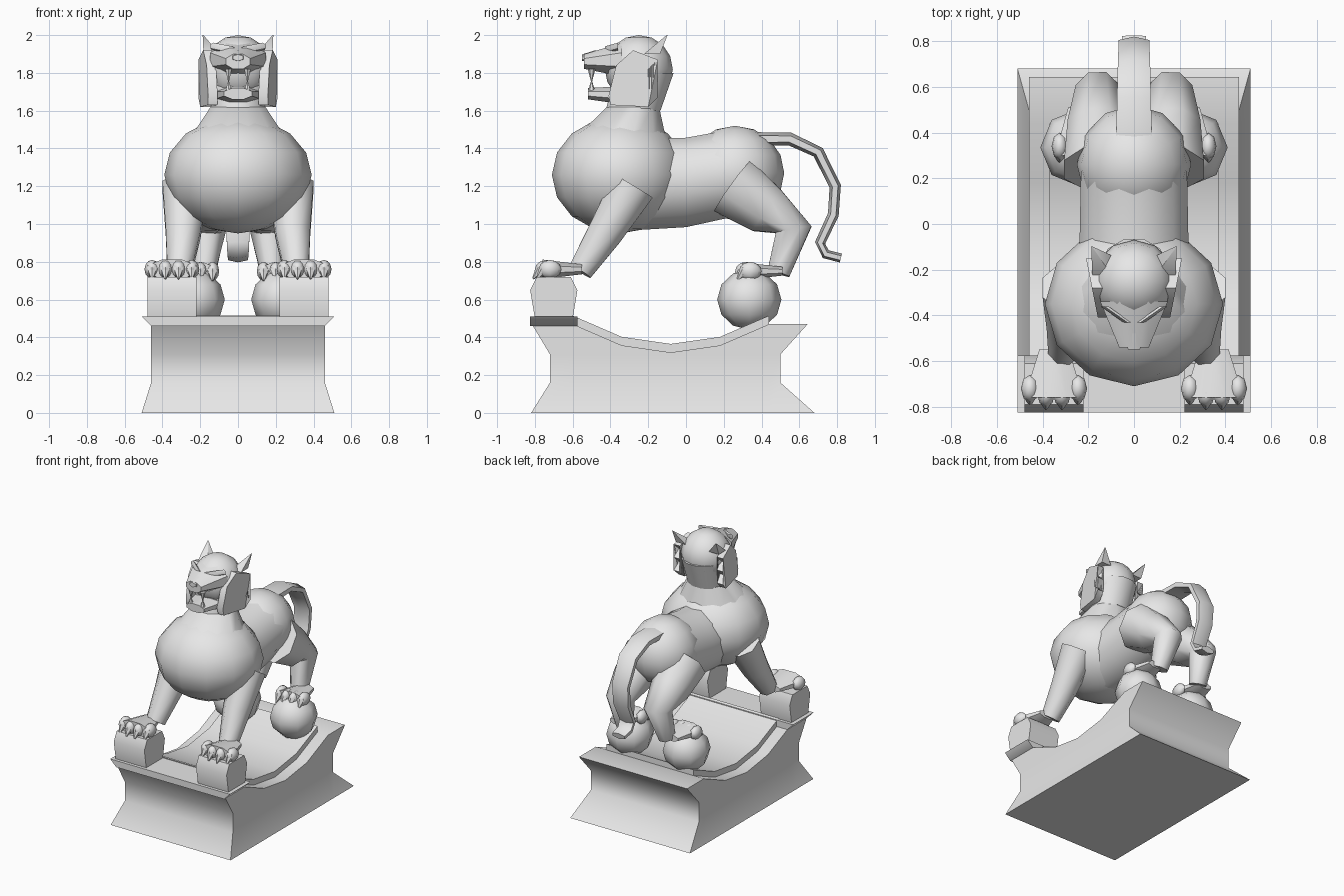
import bpy, bmesh, math
from mathutils import Matrix, Vector

cube = bpy.data.objects.get("Cube")
if cube:
    bpy.data.objects.remove(cube, do_unlink=True)

stone = bpy.data.materials.new("grey_stone")
stone.use_nodes = True
stone.diffuse_color = (0.8, 0.8, 0.8, 1)
stone.node_tree.nodes["Principled BSDF"].inputs["Base Color"].default_value = stone.diffuse_color

RIGHTWARD, BACKWARD, UPWARD = Vector((1, 0, 0)), Vector((0, 1, 0)), Vector((0, 0, 1))


def finish(name, bm):
    """Turn a bmesh into a stone object, smooth except at hard corners."""
    bmesh.ops.recalc_face_normals(bm, faces=bm.faces)
    mesh = bpy.data.meshes.new(name)
    bm.to_mesh(mesh)
    bm.free()
    mesh.materials.append(stone)
    part = bpy.data.objects.new(name, mesh)
    bpy.context.collection.objects.link(part)
    bpy.ops.object.select_all(action="DESELECT")
    part.select_set(True)
    bpy.context.view_layer.objects.active = part
    bpy.ops.object.shade_smooth_by_angle(angle=math.radians(50))


def skin(name, rings):
    """Bridge closed rings of points and close both ends with quad strips."""
    bm = bmesh.new()
    loops = [[bm.verts.new(point) for point in ring] for ring in rings]
    count = len(loops[0])
    for near, far in zip(loops, loops[1:]):
        for i in range(count):
            j = (i + 1) % count
            bm.faces.new((near[i], near[j], far[j], far[i]))
    for cap in (loops[0], loops[-1]):
        for i in range(count // 2 - 1):
            bm.faces.new((cap[i], cap[i + 1], cap[count - 2 - i], cap[count - 1 - i]))
    finish(name, bm)


def limb(name, path, start, end, flat=1, corners=8, axis=None):
    """Tube along a path, tapering evenly from one radius to another."""
    path = [Vector(point) for point in path]
    last = len(path) - 1
    rings = []
    for k, centre in enumerate(path):
        radius = start + (end - start) * k / last
        along = axis or (path[min(k + 1, last)] - path[max(k - 1, 0)]).normalized()
        across = (RIGHTWARD - along * along.x).normalized()
        depth = along.cross(across) * flat
        turns = [math.tau * (i + 0.5) / corners for i in range(corners)]
        rings.append([centre + (across * math.cos(turn) + depth * math.sin(turn)) * radius
                      for turn in turns])
    skin(name, rings)


def ellipsoid(name, centre, radii, segments=12, rings=8):
    bm = bmesh.new()
    bmesh.ops.create_uvsphere(bm, u_segments=segments, v_segments=rings, radius=1,
                              matrix=Matrix.LocRotScale(Vector(centre), None, Vector(radii)))
    finish(name, bm)


def rectangle(centre_x, centre_y, half_width, half_depth, height):
    """Level rectangular ring for pedestal and block sections."""
    left, right = centre_x - half_width, centre_x + half_width
    front, back = centre_y - half_depth, centre_y + half_depth
    return [(right, front, height), (right, back, height),
            (left, back, height), (left, front, height)]


def sag(y):
    """Height of the pedestal's hollow top."""
    return min(0.47, 0.32 + 0.15 * ((y + 0.08) / 0.52) ** 2)


# Waisted pedestal with a sagging top, a front ledge and a curved slab
hollow = [-0.6 + 0.26 * i for i in range(5)]
rings = []
for height, half_width, flare in ((0, 0.51, 1), (0.16, 0.46, 0), (0.31, 0.46, 0), (None, 0.46, 0.8)):
    lengths = [-0.72 - flare * 0.12, *hollow, 0.5 + flare * 0.18]
    lengths[0] = max(lengths[0], -0.82)
    levels = [sag(y) if height is None else height for y in lengths]
    edge = list(zip(lengths, levels))
    rings.append([(half_width, *point) for point in edge]
                 + [(-half_width, *point) for point in reversed(edge)])
skin("pedestal", rings)
skin("front_ledge", [rectangle(0, -0.7, half_width, 0.125, height)
                     for height, half_width in ((0.46, 0.46), (0.51, 0.51))])
skin("curved_slab", [[(side * 0.37, y, sag(y) + rise)
                      for side, rise in ((1, 0), (1, 0.045), (-1, 0.045), (-1, 0))]
                     for y in hollow])

# Torso with a deep chest, narrow waist and round rump
ellipsoid("chest", (0, -0.35, 1.26), (0.39, 0.36, 0.31))
limb("waist", [(0, -0.25, 1.21), (0, 0, 1.22), (0, 0.25, 1.27)], 0.25, 0.24, 1, 12, BACKWARD)
ellipsoid("rump", (0, 0.26, 1.27), (0.25, 0.26, 0.25))

# Neck and head with an open mouth
limb("neck_base", [(0, -0.37, 1.4), (0, -0.28, 1.62)], 0.3, 0.15, 0.95, 12, UPWARD)
limb("nape", [(0, -0.28, 1.6), (0, -0.22, 1.8)], 0.15, 0.16, 1, 12, UPWARD)
ellipsoid("skull", (0, -0.25, 1.82), (0.18, 0.18, 0.18))
limb("muzzle", [(0, -0.34, 1.87), (0, -0.54, 1.86)], 0.16, 0.07, 0.6, axis=BACKWARD)
limb("nose", [(0, -0.48, 1.89), (0, -0.55, 1.88)], 0.05, 0.03, 0.6, 6, BACKWARD)
limb("lower_jaw", [(0, -0.3, 1.68), (0, -0.52, 1.69)], 0.14, 0.08, 0.4, axis=BACKWARD)


def paw(name, side, x, y, z, scale):
    """Spreading wedge with four knuckled toes and hooked claws."""
    limb(name, [(side * x, y + 0.13, z), (side * x, y - 0.08, z)],
         0.07 * scale, 0.14 * scale, 0.4, axis=BACKWARD)
    for i in range(4):
        spread = i - 1.5
        toe_x = side * (x + spread * 0.07 * scale)
        toe_y = y - 0.07 + abs(spread) * 0.02
        ellipsoid(f"{name}_toe_{i}", (toe_x, toe_y, z), (0.04 * scale, 0.06, 0.05), 8, 6)
        limb(f"{name}_claw_{i}", [(toe_x, toe_y - 0.03, z), (toe_x, toe_y - 0.07, z - 0.05)],
             0.03, 0.005, corners=6)


for label, side in (("left", 1), ("right", -1)):
    # Ears, brows and fangs
    limb(f"{label}_ear", [(side * 0.14, -0.18, 1.9), (side * 0.185, -0.1, 2)],
         0.06, 0.003, corners=4, axis=UPWARD)
    limb(f"{label}_brow", [(side * 0.03, -0.43, 1.92), (side * 0.13, -0.36, 1.94)],
         0.02, 0.02, corners=6, axis=BACKWARD)
    for row, root, tip in (("upper", 1.82, 1.75), ("lower", 1.7, 1.76)):
        limb(f"{label}_{row}_fang", [(side * 0.05, -0.5, root), (side * 0.05, -0.5, tip)],
             0.02, 0.002, corners=6)

    # Cheek mane with a ragged back edge, flaring out behind the face
    ragged = [(-0.2 + 0.05 * (i % 2), 1.62 + 0.05 * i) for i in range(6)]
    outline = [(-0.41, 1.68), (-0.4, 1.63), *ragged, (-0.28, 1.92), (-0.37, 1.84)]
    skin(f"{label}_cheek_mane", [[(side * (outer + 0.2 * y), y, z) for y, z in outline]
                                 for outer in (0.19, 0.24)])

    # Front leg standing on a squared block
    limb(f"{label}_front_leg", [(side * 0.28, -0.28, 1.2), (side * 0.29, -0.43, 0.95),
                                (side * 0.31, -0.56, 0.75)], 0.13, 0.07)
    paw(f"{label}_front_paw", side, 0.35, -0.68, 0.76, 1)
    skin(f"{label}_front_block", [rectangle(side * 0.35, -0.7, 0.13, half_depth, height)
                                  for height, half_depth in ((0.5, 0.1), (0.65, 0.125), (0.72, 0.09))])

    # Hind leg standing on a ball
    limb(f"{label}_hind_leg", [(side * 0.14, 0.25, 1.2), (side * 0.16, 0.43, 1.07),
                               (side * 0.16, 0.57, 0.97), (side * 0.18, 0.49, 0.74)], 0.18, 0.065)
    paw(f"{label}_hind_paw", side, 0.23, 0.38, 0.75, 0.9)
    ellipsoid(f"{label}_ball", (side * 0.24, 0.335, 0.6), (0.17, 0.17, 0.16), 8, 6)

# Flattened tail curling out at the tip
sweep = [(0.38, 1.45), (0.55, 1.45), (0.7, 1.38), (0.79, 1.2), (0.78, 1.05),
         (0.71, 0.9), (0.74, 0.84), (0.82, 0.82)]
limb("tail", [(0, y, z) for y, z in sweep], 0.09, 0.06, 0.4, 6)
